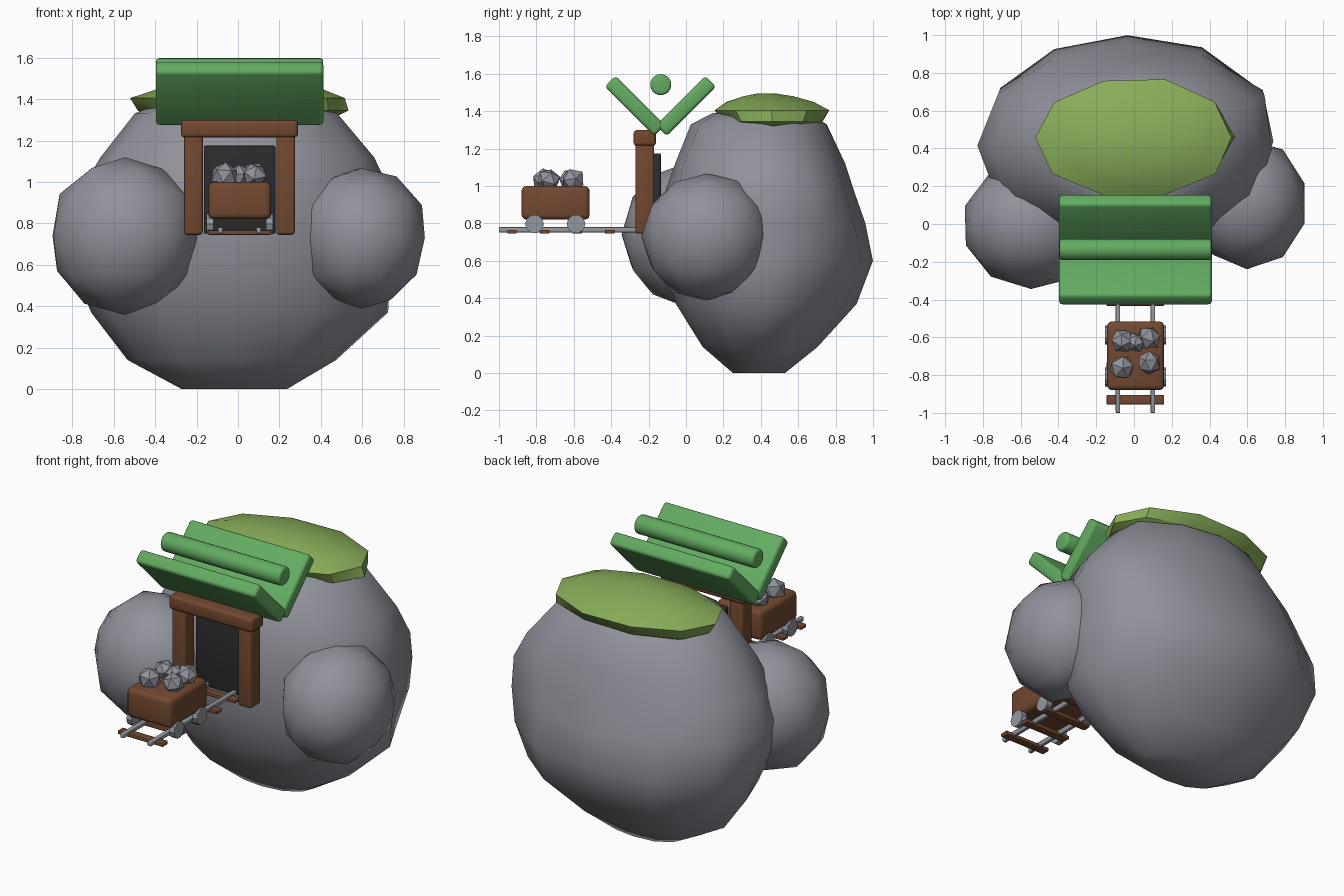
import bpy, bmesh, math, random
from mathutils import Vector, Matrix, Euler

if "Cube" in bpy.data.objects:
    bpy.data.objects.remove(bpy.data.objects["Cube"])

random.seed(4)


def material(name, rgb):
    m = bpy.data.materials.new(name)
    m.diffuse_color = (*rgb, 1)
    m.use_nodes = True
    m.node_tree.nodes["Principled BSDF"].inputs["Base Color"].default_value = m.diffuse_color
    return m


STONE = material("grey stone", (0.28, 0.285, 0.325))
METAL = material("rail metal", (0.29, 0.31, 0.35))
WOOD = material("brown wood", (0.17, 0.066, 0.03))
ROOF = material("roof green", (0.125, 0.41, 0.12))
GRASS = material("grass green", (0.25, 0.42, 0.10))
DARK = material("tunnel black", (0.025, 0.025, 0.026))


def finish(name, bm, mat, smooth=None):
    bmesh.ops.recalc_face_normals(bm, faces=bm.faces)
    me = bpy.data.meshes.new(name)
    bm.to_mesh(me)
    bm.free()
    ob = bpy.data.objects.new(name, me)
    bpy.context.collection.objects.link(ob)
    me.materials.append(mat)
    if smooth:
        bpy.ops.object.select_all(action='DESELECT')
        bpy.context.view_layer.objects.active = ob
        ob.select_set(True)
        bpy.ops.object.shade_smooth_by_angle(angle=math.radians(smooth))
    return ob


def box(name, lo, hi, mat, bevel=0.0, rot=0.0):
    """Box between two corners, rounded edges, turned about its own x axis."""
    lo, hi = Vector(lo), Vector(hi)
    bm = bmesh.new()
    bmesh.ops.create_cube(bm, size=1)
    bmesh.ops.scale(bm, vec=hi - lo, verts=bm.verts)
    if bevel:
        bmesh.ops.bevel(bm, geom=bm.edges[:], offset=bevel, segments=3,
                        profile=0.5, affect='EDGES')
    bmesh.ops.transform(bm, verts=bm.verts, matrix=Matrix.Translation(
        (lo + hi) / 2) @ Matrix.Rotation(rot, 4, 'X'))
    return finish(name, bm, mat, 40 if bevel else None)


def cylinder(name, centre, r, length, axis, sides, mat, bevel=0.0, smooth=40):
    bm = bmesh.new()
    bmesh.ops.create_cone(bm, cap_ends=True, segments=sides, radius1=r,
                          radius2=r, depth=length)
    if bevel:
        rim = [e for e in bm.edges if abs(e.verts[0].co.z - e.verts[1].co.z) < 1e-5]
        bmesh.ops.bevel(bm, geom=rim, offset=bevel, segments=3,
                        profile=0.5, affect='EDGES')
    turn = Matrix.Rotation(math.pi / 2, 4, 'Y' if axis == 'X' else 'X')
    bmesh.ops.transform(bm, verts=bm.verts, matrix=Matrix.Translation(centre) @ turn)
    return finish(name, bm, mat, smooth)


def boulder(name, centre, radii, mat, sub, jitter, smooth, turn=(0, 0, 0)):
    bm = bmesh.new()
    bmesh.ops.create_icosphere(bm, subdivisions=sub, radius=1,
                               matrix=Euler(turn).to_matrix().to_4x4())
    for v in bm.verts:
        k = 1 + random.uniform(-jitter, jitter)
        v.co = Vector([c + p * r * k for c, p, r in zip(centre, v.co, radii)])
    return finish(name, bm, mat, smooth)


def loft(name, rings, sides, mat, power, jitter, smooth, bulge=0.0):
    """Stack of rounded rings: (z, x min, x max, y min, y max).
    The bulge swells the back right corner high up and the back left low down."""
    bm = bmesh.new()
    rows = []
    for z, x0, x1, y0, y1 in rings:
        row = []
        lean = max(-1, min(1, (z - 0.55) / 0.3)) * bulge
        for i in range(sides):
            a = 2 * math.pi * i / sides
            c, s = math.cos(a), math.sin(a)
            k = (abs(c) ** power + abs(s) ** power) ** (-1 / power)
            k *= 1 + random.uniform(-jitter, jitter)
            k *= 1 + lean * (math.exp(-((a - 0.62) / 0.35) ** 2)
                             - 0.7 * math.exp(-((a - 2.2) / 0.35) ** 2))
            row.append(bm.verts.new(((x0 + x1) / 2 + c * k * (x1 - x0) / 2,
                                     (y0 + y1) / 2 + s * k * (y1 - y0) / 2,
                                     z)))
        rows.append(row)
    for a, b in zip(rows, rows[1:]):
        for i in range(sides):
            j = (i + 1) % sides
            bm.faces.new((a[i], a[j], b[j], b[i]))
    bm.faces.new(rows[0])
    bm.faces.new(rows[-1])
    bmesh.ops.triangulate(bm, faces=bm.faces)
    return finish(name, bm, mat, smooth)


# Main floating rock
loft("main_rock", [
    (0.00, -0.27, 0.24, 0.25, 0.53),
    (0.14, -0.53, 0.48, 0.09, 0.70),
    (0.37, -0.71, 0.72, -0.05, 0.91),
    (0.60, -0.80, 0.73, -0.12, 0.995),
    (0.80, -0.82, 0.73, -0.13, 0.96),
    (0.97, -0.76, 0.73, -0.11, 0.90),
    (1.12, -0.66, 0.66, -0.06, 0.85),
    (1.33, -0.50, 0.48, 0.03, 0.75),
    (1.39, -0.36, 0.36, 0.14, 0.65)], 12, STONE, 2.15, 0.012, 55, 0.075)

# Side boulders
boulder("left_boulder", (-0.545, -0.01, 0.74), (0.368, 0.338, 0.38), STONE, 2, 0.02, 40)
boulder("right_boulder", (0.598, 0.11, 0.73), (0.318, 0.345, 0.345), STONE, 2, 0.025, 40)

# Grass cap on the summit, drooping over the sides
loft("grass_cap", [
    (1.30, -0.42, 0.44, 0.30, 0.64),
    (1.345, -0.49, 0.53, 0.18, 0.74),
    (1.405, -0.52, 0.52, 0.14, 0.775),
    (1.45, -0.38, 0.40, 0.21, 0.69),
    (1.48, -0.22, 0.24, 0.30, 0.58),
    (1.495, -0.08, 0.10, 0.38, 0.48)], 10, GRASS, 2.1, 0.015, 40)

# Tunnel entrance: dark panel, posts and lintel
box("tunnel_opening", (-0.165, -0.175, 0.75), (0.18, -0.135, 1.175), DARK, 0.006)
for side, x in (("left", -0.215), ("right", 0.23)):
    box(side + "_post", (x - 0.045, -0.27, 0.745), (x + 0.045, -0.17, 1.25), WOOD, 0.014)
box("lintel", (-0.275, -0.28, 1.215), (0.29, -0.16, 1.30), WOOD, 0.018)

# V-shaped roof with a round ridge bar
for side, y, turn in (("front", -0.273, -1), ("back", 0.0, 1)):
    box(side + "_roof_slab", (-0.397, y - 0.187, 1.387), (0.413, y + 0.187, 1.469),
        ROOF, 0.02, math.radians(45) * turn)
cylinder("ridge_bar", (0.008, -0.135, 1.542), 0.056, 0.807, 'X', 24, ROOF, 0.015)

# Track: two rails on sleepers
for side, x in (("left", -0.085), ("right", 0.10)):
    box(side + "_rail", (x - 0.012, -1.0, 0.752), (x + 0.012, -0.17, 0.78), METAL, 0.005)
for i in range(5):
    y = -0.93 + 0.174 * i
    box("sleeper_%d" % (i + 1), (-0.145, y - 0.025, 0.745), (0.16, y + 0.025, 0.766), WOOD, 0.004)

# Mine cart with wheels and ore
box("cart_body", (-0.143, -0.88, 0.82), (0.16, -0.515, 1.0), WOOD, 0.028)
for x in (-0.135, 0.152):
    for y in (-0.81, -0.588):
        cylinder("cart_wheel", (x, y, 0.797), 0.05, 0.035, 'X', 10, METAL, 0, 20)
for x, y, r in ((-0.06, -0.62, 0.062), (0.08, -0.605, 0.066), (-0.065, -0.76, 0.066),
                (0.08, -0.735, 0.062), (0.01, -0.625, 0.055)):
    boulder("ore_lump", (x, y, 1.03), (r, r, r), STONE, 1, 0.08, None,
            [random.uniform(0, 3) for _ in range(3)])
